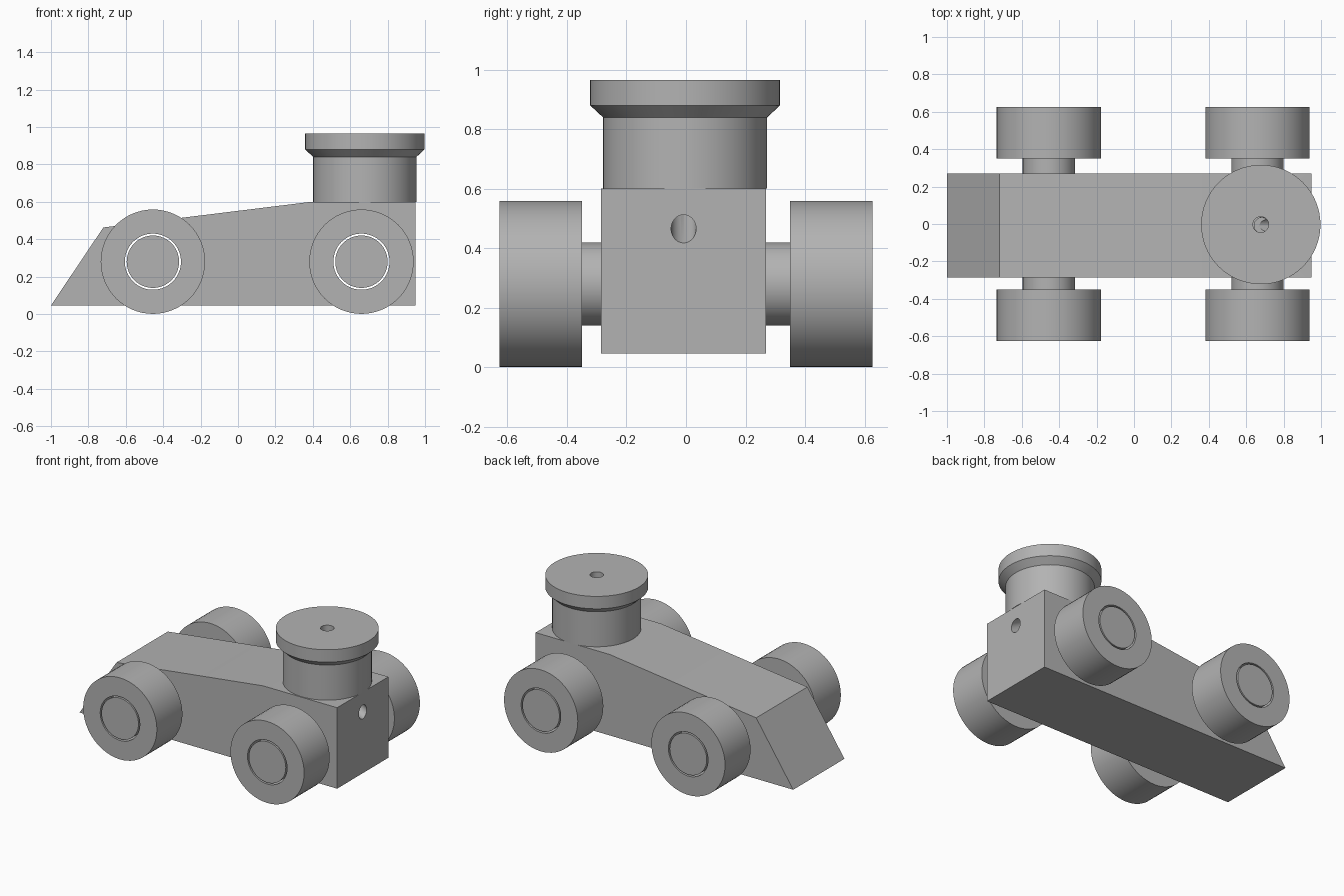
import bpy
import bmesh
from math import pi, radians
from mathutils import Matrix, Vector

if "Cube" in bpy.data.objects:
    bpy.data.objects.remove(bpy.data.objects["Cube"], do_unlink=True)

grey = bpy.data.materials.new("plain grey")
grey.use_nodes = True
colour = (0.45, 0.45, 0.45, 1)
grey.diffuse_color = colour
grey.node_tree.nodes["Principled BSDF"].inputs["Base Color"].default_value = colour

SIDES = 64
MID_Y = -0.008                      # body centre line
BORE = 0.042                        # radius of the air passage
AXLES_X = {"front": -0.455, "rear": 0.66}
AXLE_Z = 0.28
HALF_TRACK = 0.626                  # outer face of the wheels


def finish(name, bm, smooth=True):
    """Turn a bmesh into a named grey object."""
    bmesh.ops.recalc_face_normals(bm, faces=bm.faces)
    mesh = bpy.data.meshes.new(name)
    bm.to_mesh(mesh)
    bm.free()
    mesh.materials.append(grey)
    obj = bpy.data.objects.new(name, mesh)
    bpy.context.collection.objects.link(obj)
    if smooth:
        shade(obj)
    return obj


def shade(obj):
    bpy.ops.object.select_all(action="DESELECT")
    obj.select_set(True)
    bpy.context.view_layer.objects.active = obj
    bpy.ops.object.shade_smooth_by_angle(angle=radians(30))


def rod(name, start, end, radius):
    """Closed cylinder between two points."""
    a, b = Vector(start), Vector(end)
    bm = bmesh.new()
    turn = (b - a).to_track_quat("Z", "Y").to_matrix().to_4x4()
    bmesh.ops.create_cone(bm, cap_ends=True, segments=SIDES, radius1=radius,
                          radius2=radius, depth=(b - a).length,
                          matrix=Matrix.Translation((a + b) / 2) @ turn)
    return finish(name, bm)


def lathe(name, profile, matrix):
    """Spin a closed (radius, height) outline about z, then place it."""
    bm = bmesh.new()
    verts = [bm.verts.new((r, 0, h)) for r, h in profile]
    edges = [bm.edges.new((v, verts[i - 1])) for i, v in enumerate(verts)]
    bmesh.ops.spin(bm, geom=verts + edges, cent=(0, 0, 0), axis=(0, 0, 1),
                   angle=2 * pi, steps=SIDES, use_merge=True)
    bmesh.ops.remove_doubles(bm, verts=bm.verts, dist=0.0001)
    bm.transform(matrix)
    return finish(name, bm)


def cut(obj, cutter):
    """Subtract the cutter and discard it."""
    cutter.hide_render = True
    mod = obj.modifiers.new("cut", "BOOLEAN")
    mod.operation, mod.solver, mod.object = "DIFFERENCE", "EXACT", cutter
    bpy.ops.object.select_all(action="DESELECT")
    obj.select_set(True)
    bpy.context.view_layer.objects.active = obj
    bpy.ops.object.modifier_apply(modifier=mod.name)
    bpy.data.objects.remove(cutter, do_unlink=True)


# Wedge-nosed body, extruded across the width
outline = [(-1, 0.046), (0.95, 0.046), (0.95, 0.6), (0.39, 0.6), (-0.72, 0.463)]
bm = bmesh.new()
side = bm.faces.new([bm.verts.new((x, MID_Y - 0.277, z)) for x, z in outline])
extruded = bmesh.ops.extrude_face_region(bm, geom=[side])["geom"]
bmesh.ops.translate(bm, vec=(0, 0.554, 0),
                    verts=[g for g in extruded if isinstance(g, bmesh.types.BMVert)])
body = finish("body", bm, smooth=False)

# Clearance holes for the axles
for x in AXLES_X.values():
    cut(body, rod("axle_hole", (x, -0.5, AXLE_Z), (x, 0.5, AXLE_Z), 0.15))

# Air passage: straight down from the turret, then slanting out of the back
cut(body, rod("drop_bore", (0.685, MID_Y, 0.56), (0.685, MID_Y, 0.7), BORE))
cut(body, rod("slant_bore", (0.675, MID_Y, 0.605), (1.08, MID_Y, 0.399), BORE))
shade(body)

# Turret with a flared cap and a central bore
lathe("turret", [(BORE, 0.6), (0.276, 0.6), (0.276, 0.84), (0.319, 0.88),
                 (0.319, 0.965), (BORE, 0.965)],
      Matrix.Translation((0.678, -0.003, 0)))

# Axles and ring-shaped wheels
tyre = [(0.15, 0.35), (0.279, 0.35), (0.279, HALF_TRACK), (0.15, HALF_TRACK)]
for place, x in AXLES_X.items():
    rod(place + "_axle", (x, -HALF_TRACK, AXLE_Z), (x, HALF_TRACK, AXLE_Z), 0.14)
    for hand, sign in (("right", 1), ("left", -1)):
        lathe(f"{place}_{hand}_wheel", tyre,
              Matrix.Translation((x, 0, AXLE_Z)) @ Matrix.Rotation(sign * pi / 2, 4, "X"))
